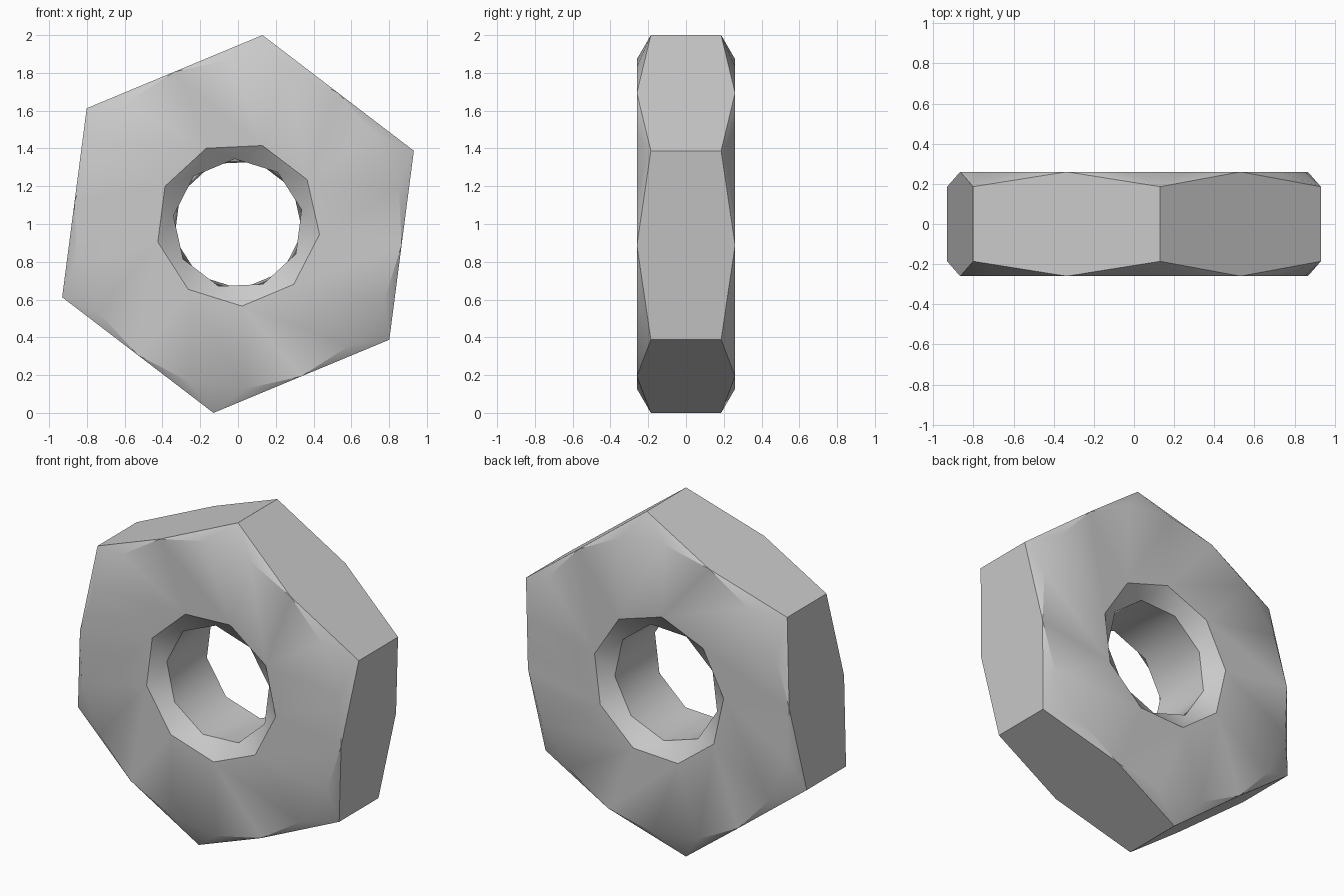
import bpy
import bmesh
import math

cube = bpy.data.objects.get("Cube")
if cube:
    bpy.data.objects.remove(cube)

HALF = 0.26            # half thickness
BEVEL = 0.074          # depth of the bevels
CORNER_R = 1.0085      # hexagon corner radius
FACE_R = CORNER_R * math.cos(math.pi / 6)
RIM_R, BORE_R = 0.435, 0.345
HEX_TURN, HOLE_TURN = 22.6, 32.7

bm = bmesh.new()


def ring(radius, y, count, turn):
    """Ring of vertices round the y axis, starting at the given angle."""
    verts = []
    for i in range(count):
        a = math.radians(turn + 360 * i / count)
        verts.append(bm.verts.new((radius * math.cos(a), y, 1 + radius * math.sin(a))))
    return [turn + 360 * i / count for i in range(count)], verts


def zip_rings(first, second):
    """Join two rings with triangles, always advancing the ring that lags."""
    (a, va), (b, vb) = first, second
    n, m = len(va), len(vb)
    a, b = a + [a[0] + 360], b + [b[0] + 360]
    i = j = 0
    while i < n or j < m:
        if j == m or (i < n and a[i + 1] <= b[j + 1]):
            bm.faces.new((va[i], va[(i + 1) % n], vb[j % m]))
            i += 1
        else:
            bm.faces.new((vb[j], vb[(j + 1) % m], va[i % n]))
            j += 1


corners, faces, bores = [], [], []
for side in (-1, 1):
    turn = HOLE_TURN if side < 0 else HOLE_TURN - 20
    other = HOLE_TURN - 20 if side < 0 else HOLE_TURN
    corner = ring(CORNER_R, side * (HALF - BEVEL), 6, HEX_TURN)
    face = ring(FACE_R, side * HALF, 18, HEX_TURN - 10)
    rim = ring(RIM_R, side * HALF, 9, turn)
    bore = ring(BORE_R, side * (HALF - BEVEL), 9, other)
    # flat face and the bevel round the hole
    zip_rings(face, rim)
    zip_rings(rim, bore)
    # bevel at each hexagon corner
    for k, c in enumerate(corner[1]):
        arc = [face[1][(3 * k + s) % 18] for s in (-1, 0, 1, 2)]
        for p, q in zip(arc, arc[1:]):
            bm.faces.new((c, p, q))
    corners.append(corner[1])
    faces.append(face[1])
    bores.append(bore)

# wall of the hole
zip_rings(*bores)

# six outer flats, each reaching the flat face at its middle
for k in range(6):
    n, mid = (k + 1) % 6, 3 * k + 2
    bm.faces.new((corners[0][k], faces[0][mid], corners[0][n],
                  corners[1][n], faces[1][mid], corners[1][k]))

bmesh.ops.recalc_face_normals(bm, faces=bm.faces)
mesh = bpy.data.meshes.new("hex_nut")
bm.to_mesh(mesh)
bm.free()
nut = bpy.data.objects.new("hex_nut", mesh)
bpy.context.collection.objects.link(nut)

# plain grey metal
grey = bpy.data.materials.new("grey_metal")
grey.use_nodes = True
colour = (0.6, 0.6, 0.6, 1)
grey.diffuse_color = colour
grey.node_tree.nodes["Principled BSDF"].inputs["Base Color"].default_value = colour
mesh.materials.append(grey)

bpy.ops.object.select_all(action="DESELECT")
nut.select_set(True)
bpy.context.view_layer.objects.active = nut
bpy.ops.object.shade_smooth_by_angle(angle=math.radians(35))
